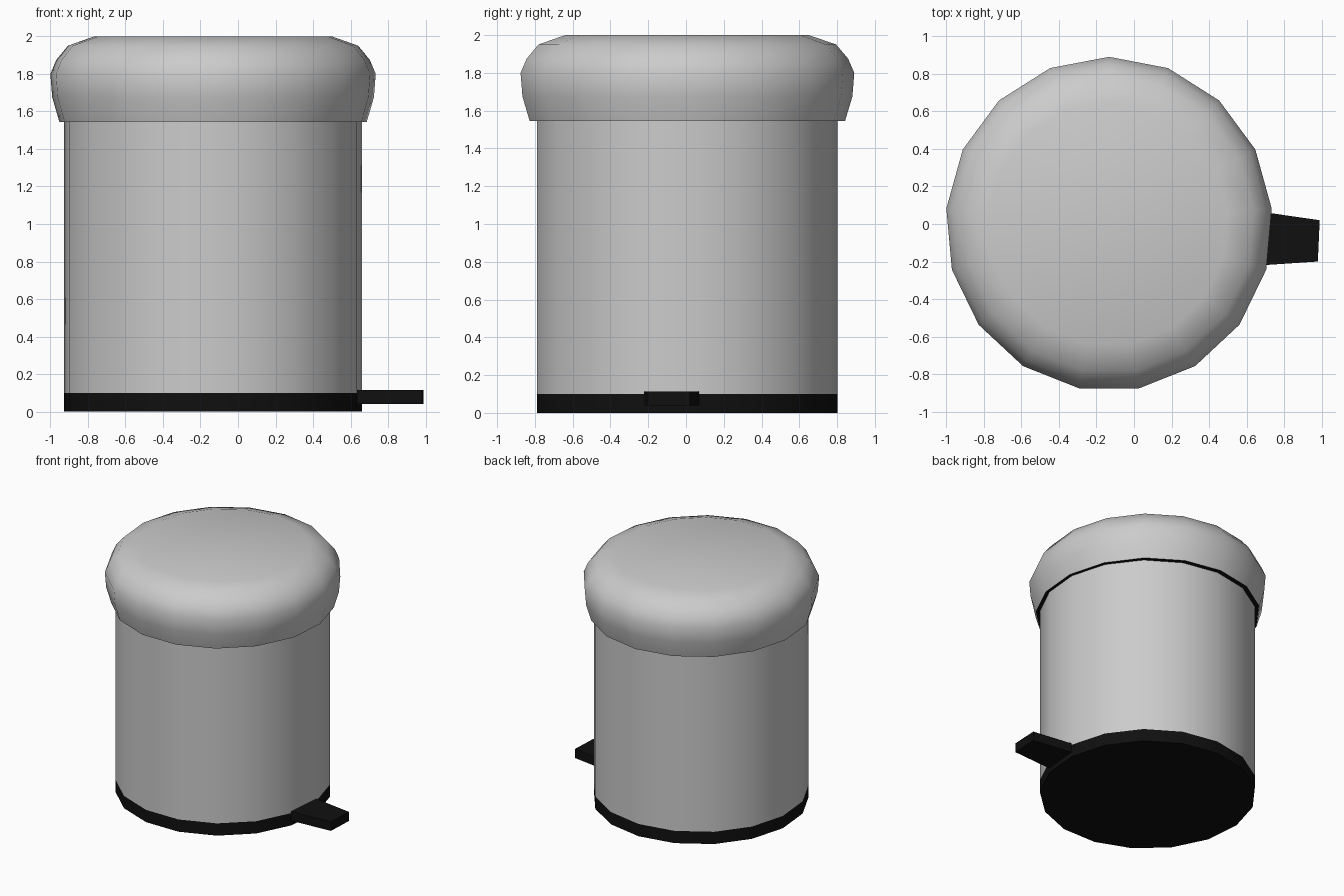
import bpy, bmesh, math

if "Cube" in bpy.data.objects:
    bpy.data.objects.remove(bpy.data.objects["Cube"])

SIDES = 17
CX = -0.133

black = bpy.data.materials.new("black_plastic")
black.diffuse_color = (0.005, 0.005, 0.005, 1)
black.use_nodes = True
black.node_tree.nodes["Principled BSDF"].inputs["Base Color"].default_value = black.diffuse_color


def finish(name, bm, mat=None, smooth=None):
    bmesh.ops.recalc_face_normals(bm, faces=bm.faces[:])
    mesh = bpy.data.meshes.new(name)
    bm.to_mesh(mesh)
    bm.free()
    obj = bpy.data.objects.new(name, mesh)
    bpy.context.collection.objects.link(obj)
    if mat:
        mesh.materials.append(mat)
    if smooth:
        bpy.ops.object.select_all(action='DESELECT')
        obj.select_set(True)
        bpy.context.view_layer.objects.active = obj
        bpy.ops.object.shade_smooth_by_angle(angle=math.radians(smooth))
    return obj


def turned(name, profile, stretch, mat=None, bottom=True, smooth=35):
    """Stack of 17-sided rings from (radius, z) points, capped at the ends."""
    bm = bmesh.new()
    rings = []
    for r, z in profile:
        ring = []
        for i in range(SIDES):
            a = math.pi / 2 + i * math.tau / SIDES
            ring.append(bm.verts.new((CX + r * math.cos(a), r * stretch * math.sin(a), z)))
        rings.append(ring)
    for lo, hi in zip(rings, rings[1:]):
        for i in range(SIDES):
            j = (i + 1) % SIDES
            bm.faces.new((lo[i], lo[j], hi[j], hi[i]))
    if bottom:
        bm.faces.new(rings[0])
    bm.faces.new(rings[-1])
    return finish(name, bm, mat, smooth)


# Base and bin body
turned("base", [(0.798, 0), (0.798, 0.1)], 1.006, black)
turned("body", [(0.798, 0.1), (0.798, 1.56)], 1.006)

# Rounded lid and its dark underside
lid_profile = [(0.823, 1.545), (0.861, 1.675), (0.871, 1.80),
               (0.839, 1.875), (0.777, 1.95), (0.636, 2.0)]
turned("lid", lid_profile, 1.023, bottom=False, smooth=60)
turned("lid_underside", [(0.822, 1.545), (0.822, 1.55)], 1.023, black)

# Foot pedal, tapering outwards
bm = bmesh.new()
outline = [(0.635, -0.223), (0.98, -0.20), (0.99, 0.02), (0.645, 0.07)]
face = bm.faces.new([bm.verts.new((x, y, 0.04)) for x, y in outline])
top = bmesh.ops.extrude_face_region(bm, geom=[face], use_keep_orig=True)["geom"]
bmesh.ops.translate(bm, vec=(0, 0, 0.074),
                    verts=[v for v in top if isinstance(v, bmesh.types.BMVert)])
finish("pedal", bm, black)
